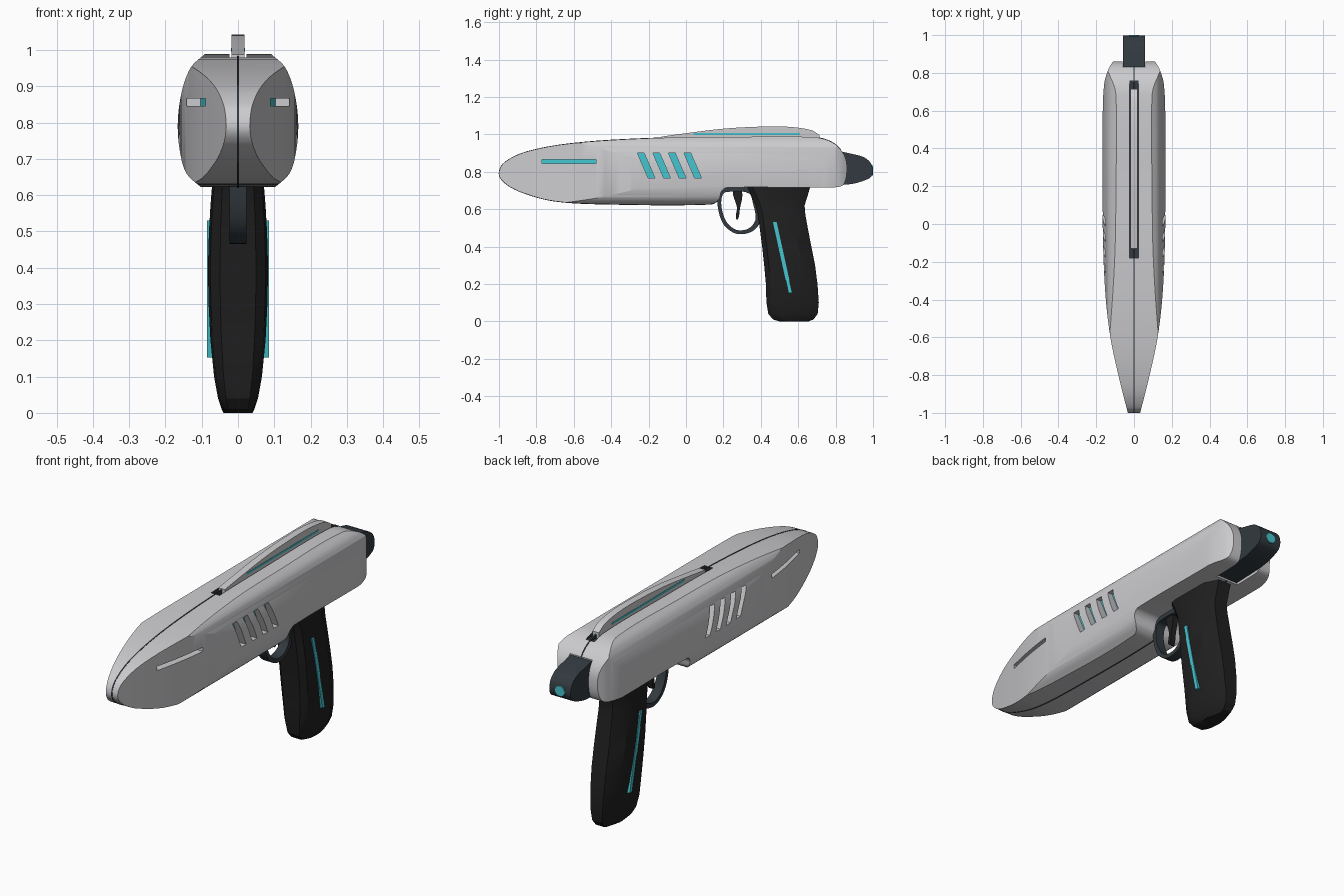
import bpy, bmesh, math
from mathutils import Vector

if "Cube" in bpy.data.objects:
    bpy.data.objects.remove(bpy.data.objects["Cube"], do_unlink=True)


def material(name, rgb, rough=0.5):
    m = bpy.data.materials.new(name)
    m.use_nodes = True
    m.diffuse_color = (*rgb, 1)
    bsdf = m.node_tree.nodes["Principled BSDF"]
    bsdf.inputs["Base Color"].default_value = (*rgb, 1)
    bsdf.inputs["Roughness"].default_value = rough
    return m


SHELL = material("light grey shell", (0.60, 0.60, 0.62))
CYAN = material("cyan glow", (0.06, 0.56, 0.63))
DARK = material("slate grey", (0.032, 0.042, 0.05))
BLACK = material("black grip", (0.014, 0.014, 0.014))


def smooth(pts, n=6, closed=True):
    """Pass a smooth curve through a few points."""
    p = [Vector(q) for q in pts]
    k = len(p)
    out = []
    for i in range(k if closed else k - 1):
        a, b = p[i], p[(i + 1) % k]
        before = p[i - 1] if closed or i else a
        after = p[(i + 2) % k] if closed or i + 2 < k else b
        size = (b - a).length
        ta = (b - before).normalized() * size
        tb = (after - a).normalized() * size
        for j in range(n):
            t = j / n
            out.append(a * (2*t**3 - 3*t*t + 1) + ta * (t**3 - 2*t*t + t)
                       + b * (3*t*t - 2*t**3) + tb * (t**3 - t*t))
    if not closed:
        out.append(p[-1])
    return [tuple(q) for q in out]


def loft(name, rings, mats, angle=30):
    """Skin a row of rings and cap both ends."""
    bm = bmesh.new()
    rows = [[bm.verts.new(c) for c in ring] for ring in rings]
    k = len(rows[0])
    for a, b in zip(rows, rows[1:]):
        for i in range(k):
            j = (i + 1) % k
            bm.faces.new((a[i], a[j], b[j], b[i]))
    bm.faces.new(rows[0])
    bm.faces.new(rows[-1])
    bmesh.ops.recalc_face_normals(bm, faces=bm.faces)
    mesh = bpy.data.meshes.new(name)
    bm.to_mesh(mesh)
    bm.free()
    for m in mats:
        mesh.materials.append(m)
    ob = bpy.data.objects.new(name, mesh)
    bpy.context.collection.objects.link(ob)
    shade(ob, angle)
    return ob


def prism(name, pts, axis, lo, hi, mats):
    """Extrude a flat outline along x, y or z."""
    def place(p, v):
        c = list(p)
        c.insert(axis, v)
        return c
    return loft(name, [[place(p, v) for p in pts] for v in (lo, hi)], mats)


def select(ob):
    bpy.ops.object.select_all(action='DESELECT')
    ob.select_set(True)
    bpy.context.view_layer.objects.active = ob


def shade(ob, angle=30):
    select(ob)
    bpy.ops.object.shade_smooth_by_angle(angle=math.radians(angle))


def combine(ob, tool, operation='DIFFERENCE', keep=False):
    mod = ob.modifiers.new("shape", 'BOOLEAN')
    mod.operation, mod.solver, mod.object = operation, 'EXACT', tool
    select(ob)
    bpy.ops.object.modifier_apply(modifier=mod.name)
    if not keep:
        bpy.data.objects.remove(tool, do_unlink=True)


# Body: side outline, plan outline and cross-section intersected
BODY = [SHELL, CYAN, DARK]
side = smooth([(-1, 0.79), (-0.97, 0.85), (-0.85, 0.908), (-0.6, 0.953),
               (-0.2, 0.979), (0.2, 0.985), (0.68, 0.985), (0.78, 0.958),
               (0.84, 0.90), (0.86, 0.83), (0.845, 0.735), (0.8, 0.717),
               (0.22, 0.715), (0.19, 0.695), (0.175, 0.65), (0.13, 0.626),
               (-0.4, 0.626), (-0.7, 0.642), (-0.88, 0.69), (-0.97, 0.74)])
half_plan = smooth([(0.03, -1.01), (0.078, -0.82), (0.125, -0.6), (0.153, -0.35),
                    (0.166, 0), (0.166, 0.55), (0.158, 0.74), (0.135, 0.82),
                    (0.105, 0.87)], closed=False)
section = [(0.09, 0.99), (0.13, 0.952), (0.155, 0.885), (0.166, 0.8),
           (0.16, 0.72), (0.142, 0.66), (0.1, 0.62)]
section = smooth(section, closed=False)


def mirrored(half):
    return half + [(-x, v) for x, v in reversed(half)]


body = prism("body_shell", side, 0, -0.3, 0.3, BODY)
combine(body, prism("plan_cutter", mirrored(half_plan), 2, 0.4, 1.3, BODY), 'INTERSECT')
combine(body, prism("section_cutter", mirrored(section), 1, -1.2, 1.2, BODY), 'INTERSECT')

# Centre seam between the two shell halves
seam = prism("centre_seam", [(-0.07 + (y + 0.07) * 1.0015, 0.8 + (z - 0.8) * 1.01)
                             for y, z in side], 0, -0.003, 0.003, [DARK])

# Rear slot for the tail
slot_outline = [(0.83, 1.2), (0.83, 0.8), (0.68, 0.76), (0.68, 0.5), (1.2, 0.5), (1.2, 1.2)]
slot = prism("slot_cutter", slot_outline, 0, -0.062, 0.062, BODY)
combine(seam, slot, keep=True)
combine(body, slot)


def cut_glow(tool):
    """Cut a slot whose floor is cyan."""
    for f in tool.data.polygons:
        if abs(f.normal.x) > 0.8 and abs(f.center.x) < 0.14:
            f.material_index = 1
    combine(body, tool)


# Side vents and nose slits
for s in (1, -1):
    for i in range(4):
        y = -0.26 + i * 0.083
        vent = [(y, 0.9), (y + 0.036, 0.9), (y + 0.094, 0.766), (y + 0.058, 0.766)]
        cut_glow(prism("vent_cutter", vent, 0, s * 0.125, s * 0.3, BODY))
    slit = [(s * 0.05, -0.77), (s * 0.103, -0.48), (s * 0.3, -0.48), (s * 0.3, -0.77)]
    cut_glow(prism("slit_cutter", slit, 2, 0.845, 0.866, BODY))

# Channel under the top fin
channel = prism("channel_cutter", [(-0.024, -0.18), (0.024, -0.18), (0.024, 0.76),
                                   (-0.024, 0.76)], 2, 0.965, 1.2, BODY)
for f in channel.data.polygons:
    f.material_index = 2
combine(body, channel)
shade(body)

# Top fin with a glowing stripe
fin = smooth([(-0.13, 0.988), (0, 1.006), (0.2, 1.03), (0.4, 1.041), (0.55, 1.04),
              (0.67, 1.022), (0.715, 0.995)], closed=False)
prism("top_fin", fin + [(0.715, 0.96), (-0.13, 0.96)], 0, -0.018, 0.018, [SHELL])
prism("fin_stripe", [(0.04, 0.996), (0.61, 0.996), (0.61, 1.006), (0.04, 1.006)],
      0, -0.0195, 0.0195, [CYAN])

# Tail with a round rear light
tail = smooth([(0.83, 0.908), (0.88, 0.897), (0.95, 0.878), (0.985, 0.85), (0.997, 0.82),
               (0.997, 0.79), (0.98, 0.765), (0.9, 0.737), (0.84, 0.73)], closed=False)
prism("tail", tail + [(0.62, 0.722), (0.62, 0.8), (0.8, 0.9)], 0, -0.059, 0.059, [DARK])
disc = [(0.026 * math.cos(a * math.tau / 24), 0.806 + 0.026 * math.sin(a * math.tau / 24))
        for a in range(24)]
prism("tail_light", disc, 1, 0.97, 1.0, [CYAN])

# Grip: height, front, back, half width
levels = [(0, 0.5, 0.655, 0.04), (0.01, 0.465, 0.682, 0.045), (0.04, 0.44, 0.704, 0.055),
          (0.1, 0.43, 0.71, 0.066), (0.2, 0.427, 0.703, 0.076), (0.3, 0.418, 0.69, 0.081),
          (0.4, 0.407, 0.67, 0.083), (0.5, 0.394, 0.651, 0.08), (0.57, 0.385, 0.638, 0.076),
          (0.62, 0.373, 0.634, 0.072), (0.67, 0.352, 0.65, 0.071), (0.72, 0.328, 0.664, 0.07)]
rings = []
for z, f, b, w in levels:
    edge = [(w * 0.6, f), (w * 0.92, f + 0.025), (w, f + 0.06),
            (w, b - 0.07), (w * 0.5, b)]
    rings.append([(x, y, z) for x, y in mirrored(edge)])
loft("grip", rings, [BLACK])
prism("grip_stripes", [(0.465, 0.53), (0.485, 0.53), (0.568, 0.152), (0.548, 0.152)],
      0, -0.085, 0.085, [CYAN])

# Trigger guard and trigger
guard = prism("trigger_guard", smooth([(0.17, 0.69), (0.172, 0.6), (0.2, 0.52), (0.25, 0.476),
              (0.3, 0.466), (0.36, 0.485), (0.4, 0.54), (0.41, 0.68), (0.38, 0.722),
              (0.2, 0.722)]), 0, -0.024, 0.024, [DARK])
hole = smooth([(0.195, 0.675), (0.19, 0.61), (0.215, 0.535), (0.26, 0.493), (0.31, 0.488),
               (0.35, 0.508), (0.372, 0.55), (0.358, 0.63), (0.335, 0.685), (0.22, 0.692)])
combine(guard, prism("guard_cutter", hole, 0, -0.1, 0.1, [DARK]))
shade(guard)
prism("trigger", smooth([(0.252, 0.70), (0.298, 0.70), (0.288, 0.6), (0.278, 0.545),
                         (0.266, 0.55), (0.272, 0.61)], 4), 0, -0.014, 0.014, [BLACK])
